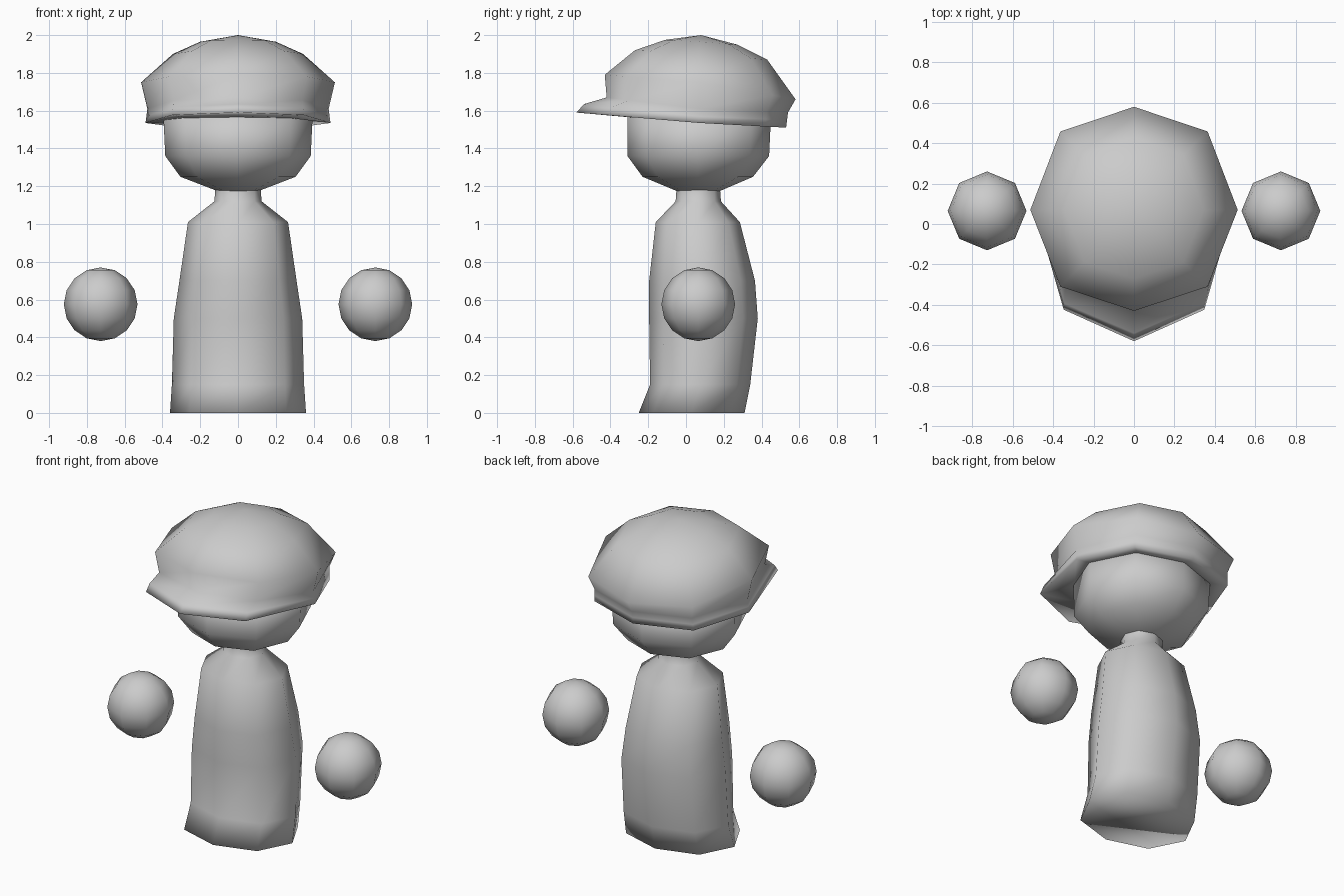
import bpy, bmesh
from math import sin, cos, pi

if "Cube" in bpy.data.objects:
    bpy.data.objects.remove(bpy.data.objects["Cube"])


def finish(name, bm):
    bmesh.ops.recalc_face_normals(bm, faces=bm.faces[:])
    mesh = bpy.data.meshes.new(name)
    bm.to_mesh(mesh)
    bm.free()
    mesh.shade_smooth()
    obj = bpy.data.objects.new(name, mesh)
    bpy.context.collection.objects.link(obj)
    return obj


def octagon(bm, rx, front, mid, back, diag):
    """Eight-sided ring; front, mid and back are (y, z) pairs."""
    verts = []
    for k in range(8):
        a = k * pi / 4
        s, c = sin(a), cos(a)
        if k % 2:
            s, c = (0.71 if s > 0 else -0.71), (diag if c > 0 else -diag)
        end = front if c > 0 else back
        t = abs(c)
        y = mid[0] + (end[0] - mid[0]) * t
        z = mid[1] + (end[1] - mid[1]) * t
        verts.append(bm.verts.new((rx * s, y, z)))
    return verts


def loft(name, rings, tip=None, close_start=False, diag=0.73):
    bm = bmesh.new()
    loops = [octagon(bm, *r, diag) for r in rings]
    for a, b in zip(loops, loops[1:]):
        for i in range(8):
            j = (i + 1) % 8
            bm.faces.new((a[i], a[j], b[j], b[i]))
    if close_start:
        bm.faces.new(loops[0])
    if tip:
        v = bm.verts.new(tip)
        for i in range(8):
            bm.faces.new((loops[-1][i], loops[-1][(i + 1) % 8], v))
    return finish(name, bm)


def level(rx, y0, y1, z):
    return rx, (y0, z), ((y0 + y1) / 2, z), (y1, z)


# Body with flared base, sloped shoulders and neck
loft("body", [level(*r) for r in (
    (0.36, -0.25, 0.31, 0.0),
    (0.35, -0.19, 0.34, 0.15),
    (0.34, -0.195, 0.38, 0.50),
    (0.31, -0.195, 0.365, 0.70),
    (0.265, -0.16, 0.285, 1.01),
    (0.125, -0.055, 0.185, 1.12),
    (0.12, -0.05, 0.18, 1.19))], close_start=True)

# Head, its top tucked inside the cap
loft("head", [level(*r) for r in (
    (0.11, -0.05, 0.18, 1.175),
    (0.305, -0.23, 0.355, 1.25),
    (0.385, -0.31, 0.44, 1.36),
    (0.395, -0.31, 0.45, 1.57))], tip=(0, 0.07, 1.6), close_start=True)

# Cap: underside, brim edge, band, wide fold, domed crown
loft("cap", [
    (0.38, (-0.30, 1.565), (0.07, 1.55), (0.44, 1.53)),
    (0.49, (-0.58, 1.59), (0.07, 1.535), (0.53, 1.51)),
    (0.485, (-0.54, 1.635), (0.07, 1.57), (0.535, 1.55)),
    (0.48, (-0.42, 1.67), (0.07, 1.61), (0.54, 1.59)),
    (0.513, (-0.43, 1.79), (0.07, 1.75), (0.58, 1.66)),
    (0.345, (-0.27, 1.92), (0.07, 1.90), (0.43, 1.87)),
    (0.20, (-0.11, 1.975), (0.07, 1.965), (0.27, 1.95)),
], tip=(0, 0.08, 2.0), diag=0.76)

# Floating round hands
for side, name in ((-1, "left_hand"), (1, "right_hand")):
    bm = bmesh.new()
    bmesh.ops.create_uvsphere(bm, u_segments=8, v_segments=8, radius=0.195)
    finish(name, bm).location = (side * 0.727, 0.065, 0.575)
